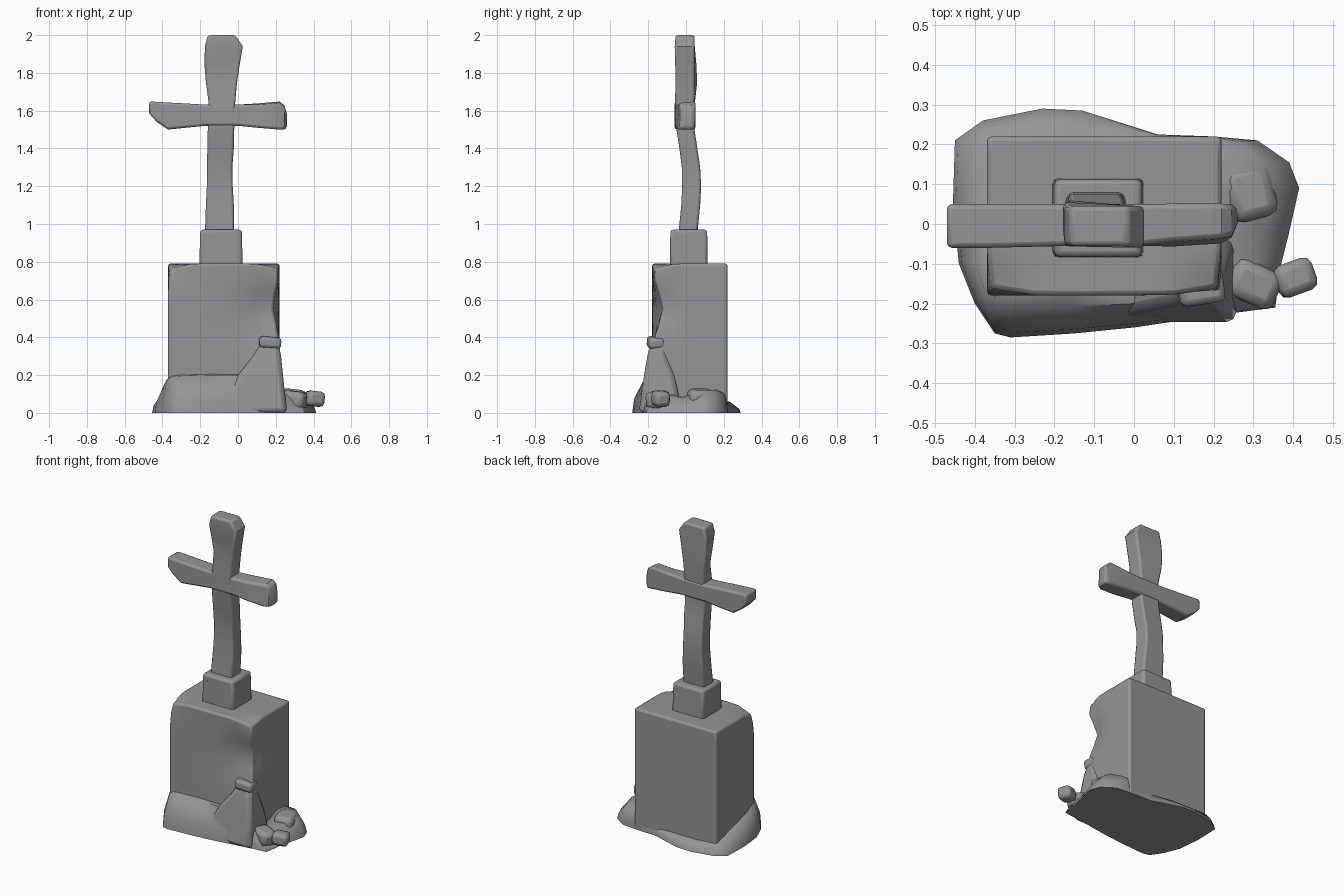
import bpy
import bmesh
import math
from mathutils import Vector

default_cube = bpy.data.objects.get("Cube")
if default_cube:
    bpy.data.objects.remove(default_cube, do_unlink=True)

# Single weathered stone colour
stone = bpy.data.materials.new("grey stone")
stone.use_nodes = True
colour = (0.3, 0.3, 0.3, 1)
stone.diffuse_color = colour
stone.node_tree.nodes["Principled BSDF"].inputs["Base Color"].default_value = colour


def finish(name, bm, bevel=0.0, angle=38):
    """Turn a bmesh into a shaded, optionally bevelled stone object."""
    bmesh.ops.recalc_face_normals(bm, faces=bm.faces)
    mesh = bpy.data.meshes.new(name)
    bm.to_mesh(mesh)
    bm.free()
    mesh.materials.append(stone)
    obj = bpy.data.objects.new(name, mesh)
    bpy.context.collection.objects.link(obj)
    mesh.shade_smooth()
    mesh.set_sharp_from_angle(angle=math.radians(angle))
    if bevel:
        mod = obj.modifiers.new("worn edges", "BEVEL")
        mod.width = bevel
        mod.segments = 2
        mod.limit_method = "ANGLE"
        mod.angle_limit = math.radians(50)
    return obj


def loft(rings):
    """Skin a list of closed rings and cap both ends."""
    bm = bmesh.new()
    loops = [[bm.verts.new(p) for p in ring] for ring in rings]
    for low, high in zip(loops, loops[1:]):
        for i in range(len(low)):
            j = (i + 1) % len(low)
            bm.faces.new((low[i], low[j], high[j], high[i]))
    bm.faces.new(loops[0][::-1])
    bm.faces.new(loops[-1])
    return bm


def upright(z, x0, x1, y0, y1):
    """Rectangular ring lying flat at height z."""
    return [(x0, y0, z), (x1, y0, z), (x1, y1, z), (x0, y1, z)]


def sideways(x, z0, z1, y0, y1):
    """Rectangular ring standing across the x axis."""
    return [(x, y0, z0), (x, y1, z0), (x, y1, z1), (x, y0, z1)]


def erode(bm, centre, radius, move):
    """Push vertices near a point, with a soft falloff."""
    centre, move = Vector(centre), Vector(move)
    for v in bm.verts:
        distance = (v.co - centre).length / radius
        v.co += move * math.exp(-distance * distance)


# Plinth: a tall block worn away at its front corners
bm = bmesh.new()
bmesh.ops.create_cube(bm, size=1)
bmesh.ops.subdivide_edges(bm, edges=bm.edges[:], cuts=9, use_grid_fill=True)
for v in bm.verts:
    v.co = Vector((v.co.x * 0.59 - 0.075, v.co.y * 0.4 + 0.02, (v.co.z + 0.5) * 0.79))
erode(bm, (0.22, -0.18, 0.56), 0.11, (-0.035, 0.045, 0))
erode(bm, (0.08, -0.18, 0.5), 0.15, (0, 0.025, 0))
erode(bm, (-0.37, -0.18, 0.79), 0.07, (0.01, 0.02, -0.03))
erode(bm, (0.22, -0.18, 0.79), 0.07, (-0.01, 0.02, -0.03))
finish("plinth", bm, 0.012)

# Small block that carries the cross
finish("cross_socket", loft([upright(0.77, -0.205, 0.025, -0.085, 0.115),
                             upright(0.97, -0.2, 0.02, -0.083, 0.112)]), 0.015)

# Cross shaft: bowed backwards, flaring at the head
bm = loft([upright(*ring) for ring in (
    (0.95, -0.175, -0.02, -0.04, 0.06),
    (1.1, -0.17, -0.022, -0.025, 0.075),
    (1.2, -0.165, -0.028, -0.02, 0.08),
    (1.3, -0.165, -0.03, -0.022, 0.075),
    (1.4, -0.162, -0.022, -0.035, 0.06),
    (1.5, -0.16, -0.02, -0.05, 0.045),
    (1.64, -0.155, -0.015, -0.06, 0.045),
    (1.75, -0.17, -0.005, -0.06, 0.045),
    (1.85, -0.178, 0.01, -0.06, 0.045),
    (1.94, -0.175, 0.025, -0.06, 0.045),
    (2.0, -0.16, -0.015, -0.055, 0.045))])
erode(bm, (-0.18, -0.06, 1.78), 0.1, (0, 0.05, 0))
finish("cross_shaft", bm, 0.012)

# Cross arm: broken, uneven ends
bm = loft([sideways(*ring) for ring in (
    (-0.47, 1.585, 1.648, -0.06, 0.05),
    (-0.43, 1.54, 1.647, -0.06, 0.05),
    (-0.37, 1.5, 1.643, -0.06, 0.05),
    (-0.17, 1.52, 1.632, -0.055, 0.05),
    (0, 1.52, 1.632, -0.055, 0.05),
    (0.1, 1.51, 1.64, -0.058, 0.05),
    (0.22, 1.5, 1.65, -0.05, 0.05),
    (0.245, 1.5, 1.63, -0.035, 0.048),
    (0.26, 1.51, 1.58, 0, 0.04))])
erode(bm, (0.16, -0.06, 1.65), 0.07, (0, 0.03, -0.02))
finish("cross_arm", bm, 0.012)

# Rubble mound: ground outline x, y with a shoulder height for each point
outline = (
    (-0.45, 0.21, 0.06), (-0.38, 0.26, 0.06), (-0.23, 0.29, 0.05),
    (-0.13, 0.285, 0.05), (0.06, 0.225, 0.05), (0.2, 0.22, 0.08),
    (0.31, 0.21, 0.1), (0.39, 0.155, 0.12), (0.415, 0.09, 0.12),
    (0.39, -0.02, 0.08), (0.37, -0.1, 0.1), (0.355, -0.21, 0.07),
    (0.2, -0.23, 0.14), (0.1, -0.245, 0.2), (0, -0.26, 0.2),
    (-0.15, -0.275, 0.2), (-0.31, -0.285, 0.195), (-0.35, -0.275, 0.19),
    (-0.4, -0.2, 0.18), (-0.44, -0.1, 0.14), (-0.455, 0.05, 0.1))
ground, belly, shoulder, top = [], [], [], []
for x, y, h in outline:
    outer = Vector((x, y, 0))
    wall = Vector((min(max(x, -0.35), 0.18), min(max(y, -0.14), 0.2), 0))
    up = Vector((0, 0, h))
    inset = 0.35 if x > 0.25 else 0.5
    ground.append(outer)
    belly.append(outer.lerp(wall, 0.08) + up * 0.4)
    shoulder.append(outer.lerp(wall, inset) + up)
    top.append(wall + up * 1.06)
finish("rubble_mound", loft([ground, belly, shoulder, top]), angle=55)

# Heap leaning on the front corner, with a rounded stone on it
finish("corner_heap", loft([upright(*ring) for ring in (
    (0, -0.1, 0.26, -0.25, -0.02),
    (0.2, 0, 0.238, -0.222, -0.06),
    (0.3, 0.08, 0.228, -0.205, -0.1),
    (0.37, 0.12, 0.215, -0.185, -0.11))]), 0.025, 55)


def boulder(name, centre, size, turn):
    """Chunky stone: a softly bevelled, turned block."""
    bm = bmesh.new()
    bmesh.ops.create_cube(bm, size=1)
    for v in bm.verts:
        v.co = Vector((v.co.x * size[0], v.co.y * size[1], v.co.z * size[2]))
    obj = finish(name, bm, min(size) * 0.28, 55)
    obj.location = centre
    obj.rotation_euler = (0, math.radians(6), math.radians(turn))


boulder("heap_stone", (0.168, -0.16, 0.372), (0.115, 0.085, 0.06), 8)
boulder("loose_stone", (0.405, -0.135, 0.075), (0.1, 0.085, 0.08), 20)
boulder("fallen_stone", (0.3, -0.15, 0.07), (0.13, 0.1, 0.09), -25)
boulder("side_stone", (0.29, 0.08, 0.075), (0.12, 0.14, 0.1), 15)
